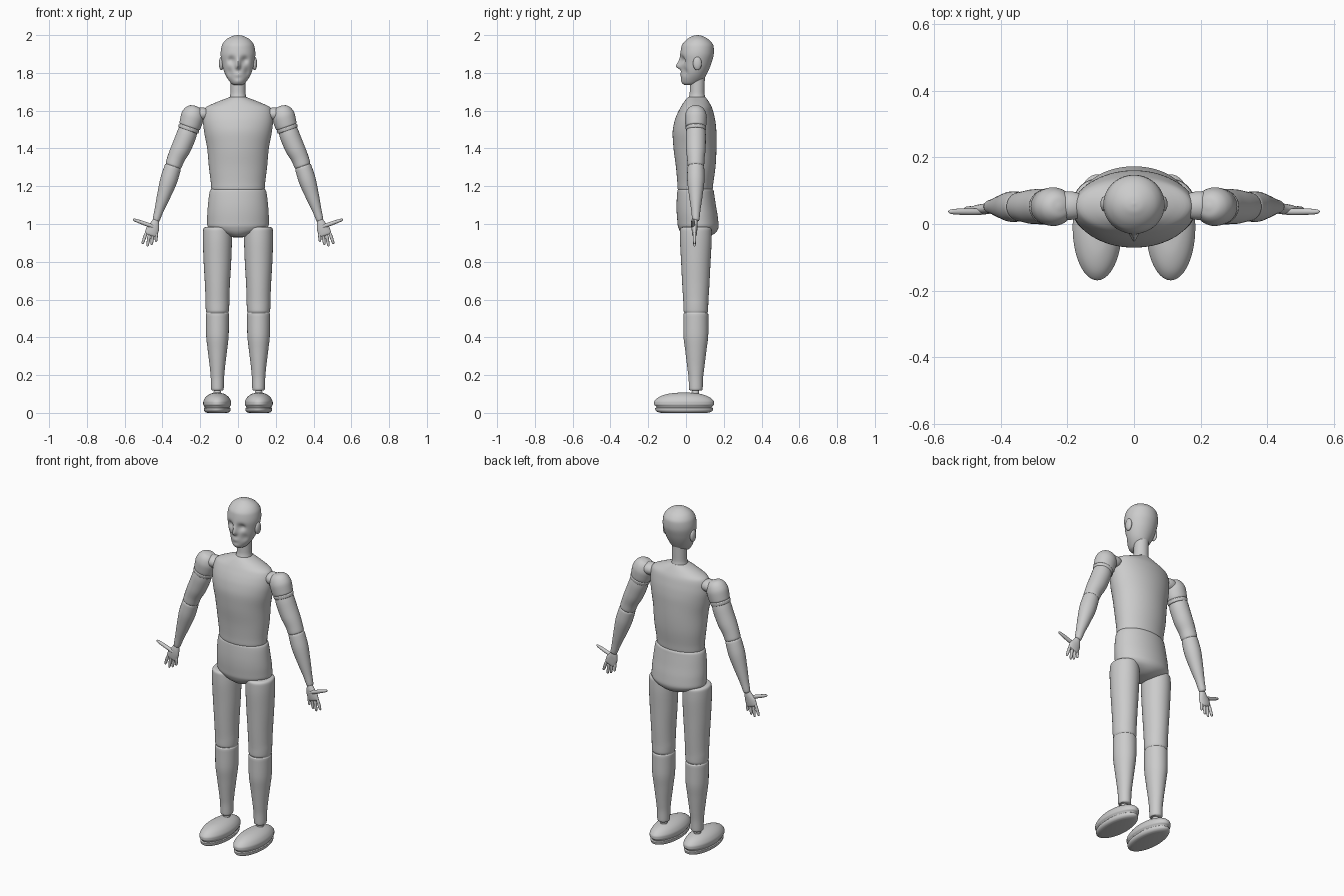
import bpy, bmesh, math
from mathutils import Vector, Matrix


def finish(name, bm, mirror):
    bmesh.ops.recalc_face_normals(bm, faces=bm.faces)
    me = bpy.data.meshes.new(name)
    bm.to_mesh(me)
    bm.free()
    ob = bpy.data.objects.new(name, me)
    bpy.context.collection.objects.link(ob)
    bpy.ops.object.select_all(action='DESELECT')
    bpy.context.view_layer.objects.active = ob
    ob.select_set(True)
    bpy.ops.object.shade_smooth_by_angle(angle=math.radians(45))
    if mirror:
        ob.modifiers.new("mirror", 'MIRROR').use_mirror_merge = False
    return ob


def smooth_rows(rows, sub):
    """Monotone spline through the section rows (no overshoot at grooves)."""
    dif = [[b - a for a, b in zip(r, s)] for r, s in zip(rows, rows[1:])]
    tan = [dif[0]]
    for p, q in zip(dif, dif[1:]):
        tan.append([2 * a * b / (a + b) if a * b > 0 else 0 for a, b in zip(p, q)])
    tan.append(dif[-1])
    out = []
    for i in range(len(dif)):
        for k in range(sub):
            t = k / sub
            h = (2*t**3 - 3*t*t + 1, t**3 - 2*t*t + t, 3*t*t - 2*t**3, t**3 - t*t)
            out.append([h[0]*a + h[1]*m + h[2]*b + h[3]*n for a, m, b, n in
                        zip(rows[i], tan[i], rows[i + 1], tan[i + 1])])
    return out + [list(rows[-1])]


def loft(name, rows, d=(0, -1), segs=40, sub=4, mirror=True, shape=None):
    """Elliptic sections (x, y, z, ru, rv); d = axis direction in the xz plane."""
    u = Vector((-d[1], 0, d[0])).normalized()
    v = Vector((0, 1, 0))
    bm = bmesh.new()
    rings = []
    for x, y, z, ru, rv in smooth_rows(rows, sub):
        ring = []
        for k in range(segs):
            a = 2 * math.pi * k / segs
            p = Vector((x, y, z)) + u * ru * math.cos(a) + v * rv * math.sin(a)
            ring.append(bm.verts.new(shape(p) if shape else p))
        rings.append(ring)
    for r, s in zip(rings, rings[1:]):
        for k in range(segs):
            j = (k + 1) % segs
            bm.faces.new((r[k], r[j], s[j], s[k]))
    bm.faces.new(rings[0])
    bm.faces.new(rings[-1])
    return finish(name, bm, mirror)


def upright(name, secs, **kw):
    """Sections (z, half width, front y, back y) centred on x = 0."""
    return loft(name, [(0, (f + b) / 2, z, w, (b - f) / 2) for z, w, f, b in secs],
                mirror=False, **kw)


def ball(name, loc, size, mirror=True):
    bm = bmesh.new()
    bmesh.ops.create_uvsphere(bm, u_segments=24, v_segments=16, radius=1,
                              matrix=Matrix.LocRotScale(loc, None, size))
    return finish(name, bm, mirror)


def g(v, c, w):
    return math.exp(-((v - c) / w) ** 2)


def face(p):
    """Pushes nose, eye sockets, cheeks and lips into the front of the head."""
    if p.y < 0.04:
        x, z, y = abs(p.x), p.z, 0
        y -= 0.028 * g(x, 0, .012) * g(z, 1.832, .035 if z > 1.832 else .011)
        y += 0.016 * g(x, .036, .018) * g(z, 1.868, .018)
        y += 0.010 * g(x, .048, .016) * g(z, 1.805, .022)
        y -= 0.005 * g(x, 0, .02) * g(z, 1.79, .012)
        y -= 0.004 * g(x, 0, .02) * g(z, 1.755, .012)
        p.y += y
    return p


# Head, ears and neck
upright("head", [
    (1.735, .018, -.005, .035), (1.742, .033, -.016, .06), (1.765, .052, -.024, .092),
    (1.80, .071, -.026, .113), (1.85, .085, -.026, .134), (1.90, .092, -.03, .147),
    (1.94, .087, -.024, .146), (1.97, .07, -.004, .128), (1.988, .045, .02, .102),
    (1.997, .022, .04, .08), (2.0, .003, .058, .063)], segs=96, sub=6, shape=face)
ball("ear", (.088, .06, 1.85), (.013, .023, .036))
upright("neck", [(1.64, .055, .0, .11), (1.67, .044, .014, .102),
                 (1.70, .040, .02, .098), (1.79, .040, .02, .1)])

# Torso and pelvis
upright("torso", [
    (1.672, .044, .012, .103), (1.66, .075, 0, .112), (1.64, .125, -.015, .125),
    (1.615, .172, -.03, .138), (1.58, .183, -.048, .148), (1.54, .185, -.062, .156),
    (1.48, .178, -.071, .161), (1.40, .163, -.066, .161), (1.30, .154, -.053, .156),
    (1.22, .144, -.046, .145), (1.185, .141, -.044, .141), (1.175, .135, -.038, .135)],
    segs=64)
upright("pelvis", [
    (1.19, .135, -.036, .135), (1.178, .147, -.045, .146), (1.16, .152, -.047, .149),
    (1.10, .159, -.05, .158), (1.04, .163, -.048, .168), (.995, .163, -.044, .173),
    (.97, .145, -.036, .168), (.945, .085, -.018, .145), (.932, .04, .005, .11),
    (.928, .01, .04, .07)], segs=64)

# Arms
arm_dir = (.33, -.94)
ball("shoulder_joint", (.195, .055, 1.582), (.06, .043, .035))


def arm_part(name, rows, depth=1.0):
    loft(name, [(x, .052, z, r, r * depth) for x, z, r in rows], d=arm_dir)


arm_part("shoulder_cap", [
    (.221, 1.624, .006), (.223, 1.619, .03), (.231, 1.598, .052), (.242, 1.565, .061),
    (.252, 1.53, .059), (.256, 1.518, .057), (.257, 1.514, .054), (.259, 1.51, .057),
    (.263, 1.497, .055), (.264, 1.494, .049)], .95)
arm_part("arm", [
    (.26, 1.51, .049), (.275, 1.465, .053), (.302, 1.40, .052), (.329, 1.345, .046),
    (.341, 1.312, .044), (.343, 1.306, .041), (.345, 1.30, .044), (.364, 1.24, .046),
    (.393, 1.15, .036), (.419, 1.07, .024), (.434, 1.02, .018), (.436, 1.014, .008)])

# Hands
loft("palm", [(.432, .048, 1.03, .012, .012), (.440, .046, 1.0, .024, .016),
              (.452, .045, .972, .034, .015), (.461, .045, .946, .034, .012),
              (.464, .045, .938, .028, .006)], d=arm_dir, segs=24)


def finger(name, a, b, r, y):
    pts = [(0, .8), (.3, 1), (.7, .9), (.93, .65), (1, .15)]
    loft(name, [(a[0] + (b[0] - a[0]) * t, y, a[1] + (b[1] - a[1]) * t, r * s, r * s)
                for t, s in pts], d=(b[0] - a[0], b[1] - a[1]), segs=14, sub=3)


for i, (a, b) in enumerate([((.432, .955), (.434, .905)), ((.450, .95), (.458, .888)),
                            ((.468, .95), (.480, .88)), ((.485, .955), (.507, .893))]):
    finger(f"finger_{i + 1}", a, b, .0085, .045)
finger("thumb", (.445, .985), (.557, 1.025), .0105, .037)

# Legs: one profile with knee grooves
loft("leg", [(.109, .052, z, rx, ry) for z, rx, ry in [
    (.985, .055, .06), (.982, .068, .074), (.97, .075, .083), (.92, .077, .084),
    (.80, .073, .078), (.68, .066, .072), (.60, .063, .067), (.58, .063, .066),
    (.54, .061, .065), (.53, .058, .061), (.522, .061, .066), (.42, .060, .066),
    (.33, .051, .056), (.24, .040, .045), (.18, .035, .038), (.125, .033, .036),
    (.118, .028, .03)]], segs=48)
ball("ankle", (.109, .05, .108), (.02, .02, .02))

# Feet: domed shoe above a thin sole
loft("foot", [(.11, -.01, z, rx, ry) for z, rx, ry in [
    (.107, .012, .03), (.103, .03, .073), (.093, .05, .113), (.078, .065, .142),
    (.058, .074, .159), (.045, .074, .159), (.034, .068, .148), (.029, .066, .146),
    (.025, .071, .154), (.014, .070, .152), (.004, .063, .138), (0, .052, .12)]], segs=56)
